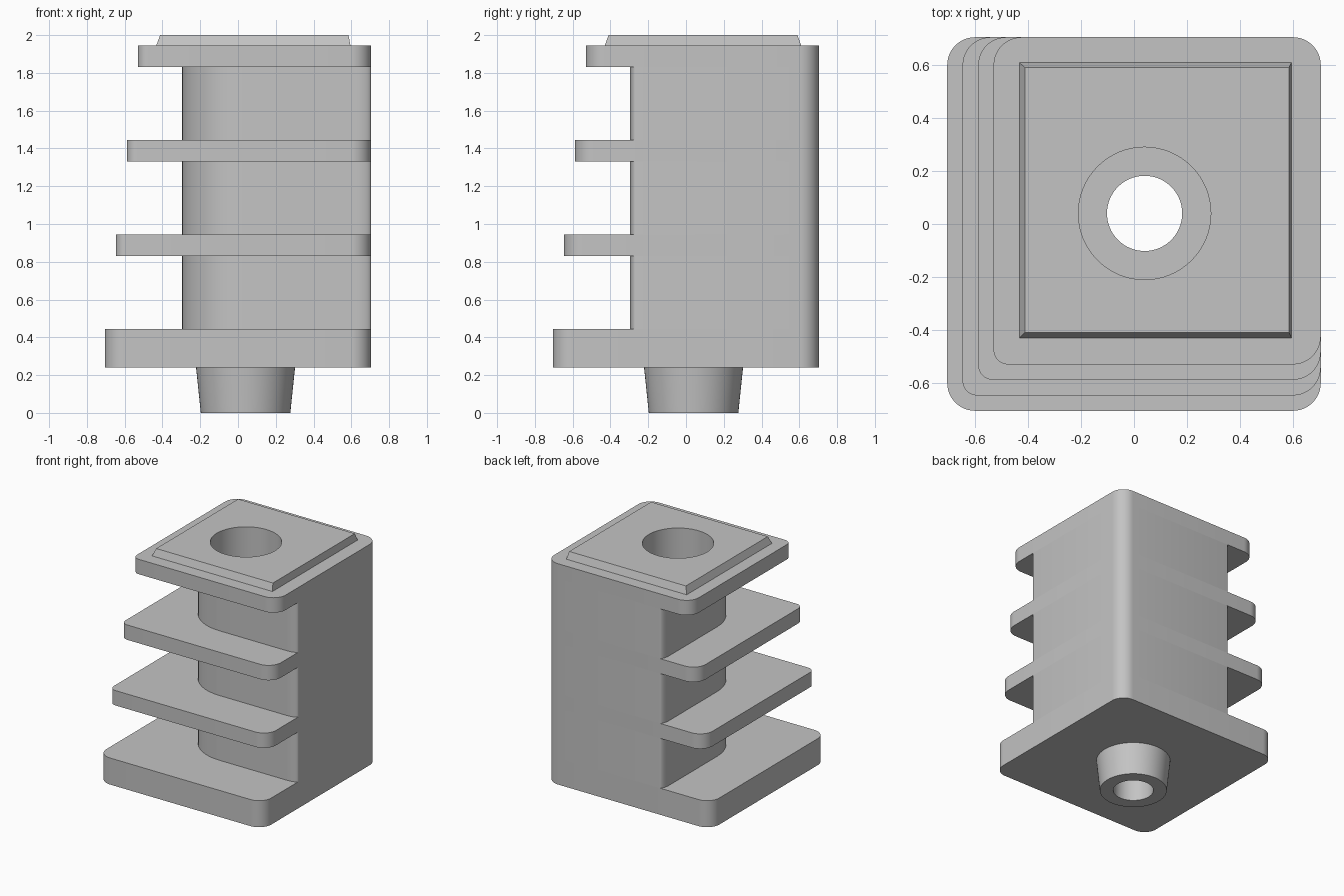
import bpy, bmesh, math

old = bpy.data.objects.get("Cube")
if old:
    bpy.data.objects.remove(old, do_unlink=True)

WALL = 0.705          # flush side and back walls
CX = CY = 0.04        # axis of the bore and spigot

grey = bpy.data.materials.new("plain grey")
grey.use_nodes = True
colour = (0.55, 0.55, 0.55, 1)
grey.diffuse_color = colour
grey.node_tree.nodes["Principled BSDF"].inputs["Base Color"].default_value = colour


def finish(name, bm):
    bmesh.ops.recalc_face_normals(bm, faces=bm.faces)
    mesh = bpy.data.meshes.new(name)
    bm.to_mesh(mesh)
    bm.free()
    mesh.materials.append(grey)
    obj = bpy.data.objects.new(name, mesh)
    bpy.context.collection.objects.link(obj)
    return obj


def loft(name, rings):
    """Skin a stack of equal-length rings and cap both ends."""
    bm = bmesh.new()
    loops = [[bm.verts.new(p) for p in ring] for ring in rings]
    n = len(loops[0])
    for a, b in zip(loops, loops[1:]):
        for i in range(n):
            j = (i + 1) % n
            bm.faces.new((a[i], a[j], b[j], b[i]))
    bm.faces.new(loops[0][::-1])
    bm.faces.new(loops[-1])
    return finish(name, bm)


def rounded(low, corners, z, steps=12):
    """Square outline from low to WALL; corners are (rx, ry), counter-clockwise from -x -y."""
    signs = ((-1, -1), (1, -1), (1, 1), (-1, 1))
    pts = []
    for k, ((sx, sy), (rx, ry)) in enumerate(zip(signs, corners)):
        cx = (WALL - rx) if sx > 0 else (low + rx)
        cy = (WALL - ry) if sy > 0 else (low + ry)
        for i in range(steps + 1):
            a = math.pi + (k + i / steps) * math.pi / 2
            pts.append((cx + rx * math.cos(a), cy + ry * math.sin(a), z))
    return pts


def prism(name, low, corners, z0, z1):
    return loft(name, [rounded(low, corners, z) for z in (z0, z1)])


def circle(r, z, n=64):
    return [(CX + r * math.cos(i * math.tau / n), CY + r * math.sin(i * math.tau / n), z)
            for i in range(n)]


def rectangle(x0, x1, y0, y1, z):
    return [(x0, y0, z), (x1, y0, z), (x1, y1, z), (x0, y1, z)]


R = (0.105, 0.105)
plate_corners = ((0.055, 0.055), R, R, R)
column_corners = ((0.34, 0.34), (0.08, 0.03), R, (0.03, 0.08))

# Base slab, then column sections alternating with shrinking shelves
parts = [prism("base_slab", -WALL, (R, R, R, R), 0.24, 0.445)]
below = 0.445
shelves = (("lower_shelf", -0.647, 0.83), ("middle_shelf", -0.588, 1.33), ("top_shelf", -0.53, 1.83))
for name, low, z in shelves:
    parts.append(prism("column_below_" + name, -0.297, column_corners, below, z))
    below = z + 0.115
    parts.append(prism(name, low, plate_corners, z, below))

# Bevelled pad on top and tapered spigot underneath
parts.append(loft("top_pad", [rectangle(-0.433, 0.595, -0.43, 0.61, below),
                              rectangle(-0.412, 0.585, -0.41, 0.59, 2.0)]))
parts.append(loft("bottom_spigot", [circle(0.237, 0), circle(0.262, 0.24)]))

# Stepped bore through every part
cutter = loft("bore_cutter", [circle(0.142, -0.1), circle(0.142, 0.35),
                              circle(0.25, 0.35), circle(0.25, 2.1)])
cutter.hide_render = True
for obj in parts:
    mod = obj.modifiers.new("bore", 'BOOLEAN')
    mod.operation = 'DIFFERENCE'
    mod.solver = 'EXACT'
    mod.object = cutter
    bpy.ops.object.select_all(action='DESELECT')
    obj.select_set(True)
    bpy.context.view_layer.objects.active = obj
    bpy.ops.object.modifier_apply(modifier=mod.name)
    bpy.ops.object.shade_smooth_by_angle(angle=math.radians(30))
bpy.data.objects.remove(cutter, do_unlink=True)
